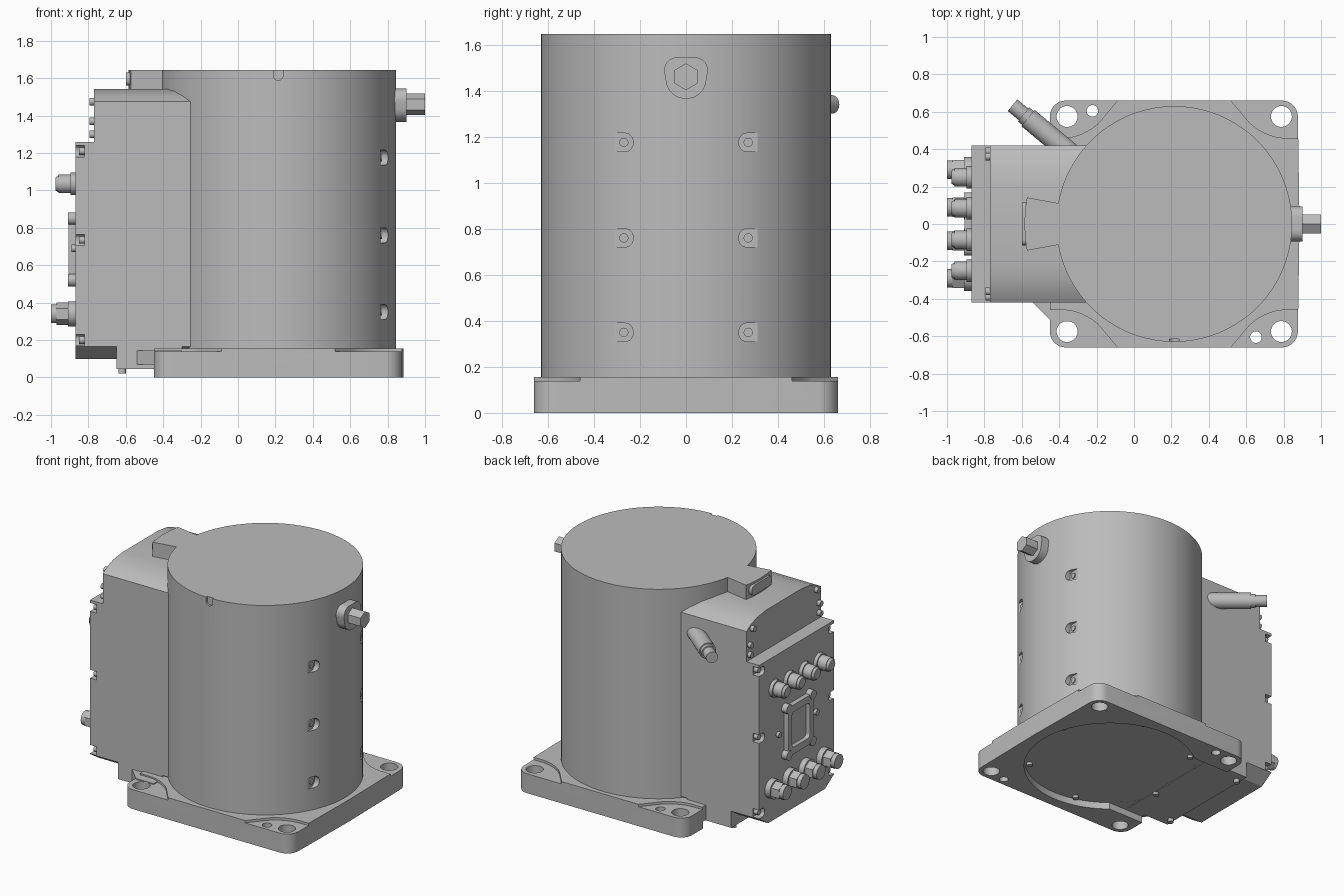
import bpy, bmesh, math
from mathutils import Vector

if "Cube" in bpy.data.objects:
    bpy.data.objects.remove(bpy.data.objects["Cube"], do_unlink=True)

grey = bpy.data.materials.new("machine grey")
grey.use_nodes = True
grey.diffuse_color = (0.5, 0.5, 0.5, 1)
grey.node_tree.nodes["Principled BSDF"].inputs["Base Color"].default_value = (0.5, 0.5, 0.5, 1)

CX, R, TOP = 0.215, 0.63, 1.645     # drum axis, radius and height
SIDES = (-1, 1)


def finish(name, bm):
    bmesh.ops.recalc_face_normals(bm, faces=bm.faces)
    me = bpy.data.meshes.new(name)
    bm.to_mesh(me)
    bm.free()
    me.materials.append(grey)
    ob = bpy.data.objects.new(name, me)
    bpy.context.collection.objects.link(ob)
    return ob


def prism(name, pts, axis, a, b, rounds=None):
    """Extrude a 2D outline along x or z; rounds maps a corner index to its radius."""
    bm = bmesh.new()
    place = (lambda p: (a, p[0], p[1])) if axis == "x" else (lambda p: (p[0], p[1], a))
    verts = [bm.verts.new(place(p)) for p in pts]
    bm.faces.new(verts)
    for i, r in (rounds or {}).items():
        bmesh.ops.bevel(bm, geom=[verts[i]], offset=r, segments=8, profile=0.5, affect="VERTICES")
    ext = bmesh.ops.extrude_face_region(bm, geom=bm.faces[:])
    move = Vector((b - a, 0, 0)) if axis == "x" else Vector((0, 0, b - a))
    bmesh.ops.translate(bm, vec=move, verts=[g for g in ext["geom"] if isinstance(g, bmesh.types.BMVert)])
    return finish(name, bm)


def rect(u0, u1, v0, v1):
    return [(u0, v0), (u1, v0), (u1, v1), (u0, v1)]


def rounded(r):
    return {i: r for i in range(4)}


def cyl(name, r, start, direction, length, n=32, r2=None):
    d = Vector(direction).normalized()
    bm = bmesh.new()
    bmesh.ops.create_cone(bm, cap_ends=True, segments=n, radius1=r,
                          radius2=r if r2 is None else r2, depth=length)
    bmesh.ops.translate(bm, vec=(0, 0, length / 2), verts=bm.verts)
    bmesh.ops.transform(bm, matrix=d.to_track_quat("Z", "Y").to_matrix().to_4x4(), verts=bm.verts)
    bmesh.ops.translate(bm, vec=start, verts=bm.verts)
    return finish(name, bm)


def cut(ob, cutters):
    bpy.context.view_layer.objects.active = ob
    for c in cutters:
        c.hide_render = True
        mod = ob.modifiers.new("cut", "BOOLEAN")
        mod.operation, mod.solver, mod.object = "DIFFERENCE", "EXACT", c
        bpy.ops.object.modifier_apply(modifier=mod.name)
        bpy.data.objects.remove(c, do_unlink=True)


X, Z, OUT = (1, 0, 0), (0, 0, 1), (-1, 0, 0)

# Drum with bolt pockets on its +x side and a notch at the top front
drum = cyl("drum", R, (CX, 0, 0.05), Z, TOP - 0.05, 128)
cutters = [cyl("notch_cutter", 0.026, (CX, -R - 0.05, 1.615), (0, 1, 0), 0.065),
           prism("notch_slot_cutter", rect(CX - 0.026, CX + 0.026, -R - 0.05, -R + 0.015), "z", 1.615, 1.7)]
for s in SIDES:
    for z in (0.35, 0.76, 1.175):
        cutters.append(prism("pocket_cutter", rect(s * 0.23, s * 0.36, z - 0.04, z + 0.04),
                             "x", 0.763, 0.9, {0: 0.036, 3: 0.036}))
cut(drum, cutters)
for s in SIDES:
    for z in (0.35, 0.76, 1.175):
        cyl("drum_bolt", 0.02, (0.75, s * 0.27, z), X, 0.02, 16)

# Mounting flange with holes, corner recesses and a hollow underside
flange = prism("mounting_flange",
               [(-0.45, -0.66), (0.875, -0.66), (0.885, 0), (0.875, 0.66), (-0.45, 0.66)],
               "z", 0, 0.155, {0: 0.085, 1: 0.085, 3: 0.085, 4: 0.085})
cutters = [cyl("underside_cutter", 0.585, (CX, 0, -0.1), Z, 0.15, 96),
           prism("opening_cutter", rect(-0.6, -0.1, -0.45, 0.45), "z", -0.1, 0.049)]
for sx in SIDES:
    for sy in SIDES:
        corner = [(CX + sx * u, sy * v) for u, v in
                  ((0.27, 0.70), (0.47, 0.46), (0.8, 0.46), (0.8, 0.70))]
        cutters.append(prism("recess_cutter", corner, "z", 0.138, 0.3, {1: 0.12}))
        cutters.append(cyl("hole_cutter", 0.056, (CX + sx * 0.573, sy * 0.575, -0.1), Z, 0.4))
    cutters.append(cyl("dowel_cutter", 0.031, (CX + sx * 0.437, -sx * 0.605, -0.1), Z, 0.4))
cut(flange, cutters)
prism("flange_ledge", [(-0.54, -0.3), (-0.54, -0.42), (-0.44, -0.52), (-0.3, -0.52), (-0.3, -0.3)],
      "z", 0.07, 0.145)
for i in range(6):
    a = math.radians(60 * i + 15)
    cyl("underside_screw", 0.02, (CX + 0.55 * math.cos(a), 0.55 * math.sin(a), 0.03), Z, 0.03, 16)

# Electrical housing: crowned top, chamfered bottom
crown = [(0.42, 1.475), (0.37, 1.505), (0.3, 1.53), (0.2, 1.543)]
base = [(-0.42, 0.165), (-0.32, 0.1), (0.32, 0.1), (0.42, 0.165)]
prism("housing", base + crown + [(-y, z) for y, z in reversed(crown)], "x", -0.77, 0)
prism("housing_foot", rect(-0.65, -0.3, -0.42, 0.42), "z", 0.046, 0.2)
for s in SIDES:
    cyl("foot_screw", 0.02, (-0.62, s * 0.35, 0.02), Z, 0.04, 16)
    for y, z in ((0.36, 1.475), (0.39, 1.37), (0.39, 1.3)):
        cyl("housing_screw", 0.02, (-0.76, s * y, z), OUT, 0.035, 16)

# End cover with side pockets and screws
cover = prism("end_cover", base + [(0.42, 1.26), (-0.42, 1.26)], "x", -0.87, -0.76)
heights = (0.2, 0.735, 1.21)
cut(cover, [prism("cover_pocket_cutter", rect(s * 0.36, s * 0.5, z - 0.03, z + 0.03), "x", -0.95, -0.82,
                  {0: 0.025, 3: 0.025}) for s in SIDES for z in heights])
for s in SIDES:
    for z in heights:
        cyl("cover_screw", 0.02, (-0.81, s * 0.392, z), OUT, 0.04, 16)
    cyl("cover_stud", 0.02, (-0.86, s * 0.21, 0.69), OUT, 0.03, 16)

# Inspection window frame with corner lugs
frame = prism("window_frame", rect(-0.14, 0.14, 0.51, 0.86), "x", -0.905, -0.86, rounded(0.03))
cut(frame, [prism("window_cutter", rect(-0.1, 0.1, 0.56, 0.81), "x", -0.95, -0.875, rounded(0.025))])
for s in SIDES:
    for z in (0.52, 0.85):
        cyl("frame_lug", 0.033, (-0.86, s * 0.135, z), OUT, 0.05, 20)

# Signal connectors (upper row) and cable glands (lower row)
for y in (-0.25, -0.085, 0.085, 0.25):
    cyl("connector_collar", 0.06, (-0.86, y, 1.035), OUT, 0.035)
    cyl("connector_body", 0.05, (-0.86, y, 1.035), OUT, 0.1, 24)
    cyl("connector_tip", 0.045, (-0.96, y, 1.035), OUT, 0.015, 24, 0.035)
for y in (-0.29, -0.09, 0.09, 0.29):
    cyl("gland_collar", 0.067, (-0.86, y, 0.34), OUT, 0.05)
    cyl("gland_nut", 0.06, (-0.91, y, 0.34), OUT, 0.06, 6)
    cyl("gland_tip", 0.05, (-0.96, y, 0.34), OUT, 0.04, 24)

# Bridge from the drum top to the housing, with its end plate
ends = [(r, a) for r, a in ((0.62, -0.178), (0.62, 0.178))]
arc = [(0.8, 0.178 - 0.0445 * i) for i in range(9)]
prism("top_bridge", [(CX - r * math.cos(a), r * math.sin(a)) for r, a in ends + arc], "z", 1.5, TOP)
prism("bridge_plate", rect(-0.115, 0.115, 1.56, 1.63), "x", -0.598, -0.56, rounded(0.03))

# Angled side connector
aim = Vector((-0.77, 0.638, 0))
root = Vector((-0.39, 0.42, 1.34))
for name, r, t, length in (("side_connector_body", 0.056, -0.12, 0.35),
                           ("side_connector_neck", 0.048, 0.2, 0.06),
                           ("side_connector_tip", 0.04, 0.24, 0.097)):
    cyl(name, r, root + aim * t, aim, length)

# Lifting boss and hex plug on the +x side
prism("plug_boss", [(-0.105, 1.545), (0.105, 1.545), (0.075, 1.365), (-0.075, 1.365)],
      "x", 0.82, 0.9, rounded(0.07))
hexagon = [(0.058 * math.sin(i * math.pi / 3), 1.46 + 0.058 * math.cos(i * math.pi / 3)) for i in range(6)]
prism("hex_plug", hexagon, "x", 0.89, 1.0)

# Smooth round surfaces, keep edges sharp
for ob in bpy.context.scene.objects:
    if ob.type == "MESH":
        ob.select_set(True)
        bpy.context.view_layer.objects.active = ob
bpy.ops.object.shade_smooth_by_angle(angle=math.radians(25))
